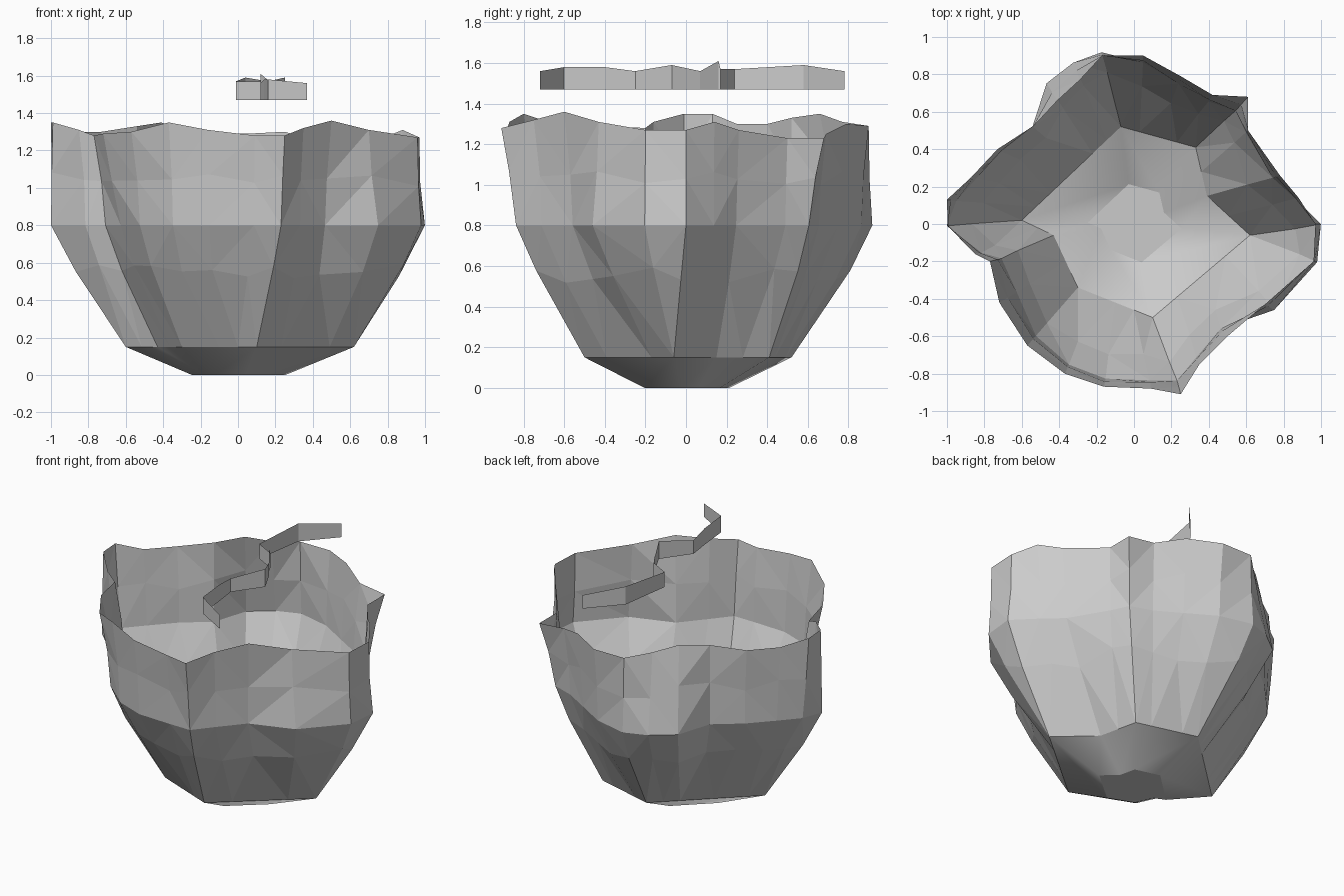
import bpy, bmesh, random
from mathutils import Vector

random.seed(4)
if "Cube" in bpy.data.objects:
    bpy.data.objects.remove(bpy.data.objects["Cube"], do_unlink=True)

grey = bpy.data.materials.new("stone_grey")
grey.use_nodes = True
grey.diffuse_color = (0.6, 0.6, 0.6, 1)
grey.node_tree.nodes["Principled BSDF"].inputs["Base Color"].default_value = grey.diffuse_color


def loft(name, rings, closed=True, cap=False):
    """Skin a list of equally long point rings, lowest first."""
    bm = bmesh.new()
    rows = [[bm.verts.new(p) for p in ring] for ring in rings]
    count = len(rows[0])
    for low, high in zip(rows, rows[1:]):
        for i in range(count if closed else count - 1):
            j = (i + 1) % count
            bm.faces.new((low[i], low[j], high[j], high[i]))
    if cap:
        bm.faces.new(rows[0][::-1])
    bmesh.ops.remove_doubles(bm, verts=bm.verts, dist=0.0005)
    mesh = bpy.data.meshes.new(name)
    bm.to_mesh(mesh)
    bm.free()
    mesh.materials.append(grey)
    obj = bpy.data.objects.new(name, mesh)
    bpy.context.collection.objects.link(obj)
    return obj


# Rim columns in hundredths: x, y, height, and spread at the shoulder in percent
rim_columns = [
    (97, 0, 127, 103), (88, 14, 131, 98), (78, 26, 127, 95), (61, 50, 123, 98),
    (61, 68, 123, 89), (42, 69, 125, 95), (25, 79, 130, 95), (5, 90, 129, 96),
    (-17, 90, 129, 102), (-29, 77, 131, 112), (-41, 66, 135, 114), (-54, 52, 133, 100),
    (-73, 40, 130, 97), (-87, 25, 130, 97), (-100, 13, 135, 95), (-99, -1, 135, 101),
    (-85, -16, 131, 96), (-77, -20, 128, 92), (-72, -42, 129, 87), (-57, -65, 130, 92),
    (-37, -80, 135, 94), (-16, -87, 131, 95), (9, -88, 128, 95), (25, -91, 128, 92),
    (35, -75, 132, 95), (50, -60, 136, 93), (70, -43, 131, 107), (96, -20, 127, 102)]
# Foot corners, each tied to the rim column above it
foot_corners = [(0, 62, -6), (2, 39, 15), (4, 33, 41), (8, -7, 52), (15, -60, 2),
                (17, -43, -6), (19, -30, -34), (23, 10, -50), (27, 62, -6)]

rim = [Vector((x, y, z)) / 100 for x, y, z, _ in rim_columns]
shoulder = [Vector((p.x * c[3] / 100, p.y * c[3] / 100, 0.8))
            for p, c in zip(rim, rim_columns)]

# Straight foot edges between corners
foot = []
for (i, x, y), (j, u, v) in zip(foot_corners, foot_corners[1:] + [(28, 62, -6)]):
    a, b = Vector((x, y, 15)) / 100, Vector((u, v, 15)) / 100
    foot += [a.lerp(b, k / (j - i)) for k in range(j - i)]


def between(low, high, t, bulge, rough):
    """Uneven ring part way between two others."""
    ring = []
    for a, b in zip(low, high):
        p = a.lerp(b, t + random.uniform(-0.06, 0.06))
        s = bulge + random.uniform(-rough, rough)
        ring.append(Vector((p.x * s, p.y * s, p.z)))
    return ring


belly = between(foot, shoulder, 0.62, 1.03, 0.008)
collar = between(shoulder, rim, 0.5, 0.995, 0.01)
wall = loft("rocky_wall", [foot, belly, shoulder, collar, rim])
facets = wall.modifiers.new("facets", "TRIANGULATE")
facets.quad_method = "BEAUTY"

# Shallow smooth dish closing the underside, with a flat floor
dish_corners = [Vector((x, y, 15)) / 100 for _, x, y in foot_corners[:-1]]
dish_floor = [Vector((p.x * 0.41, p.y * 0.41, 0)) for p in dish_corners]
dish = loft("bottom_dish", [dish_floor, dish_corners], cap=True)
for face in dish.data.polygons:
    face.use_smooth = abs(face.normal.z) < 0.999

# Loose upright ribbon above the rim: x, y, top height in hundredths
ribbon_path = [(37, -72, 156), (16, -60, 158), (14, -40, 158), (12, -25, 156),
               (25, -7, 159), (18, 7, 156), (12, 16, 161), (12, 17, 157),
               (-1, 24, 157), (4, 58, 159), (22, 78, 156)]
top_edge = [Vector(p) / 100 for p in ribbon_path]
low_edge = [Vector((p.x, p.y, 1.47)) for p in top_edge]
loft("floating_ribbon", [low_edge, top_edge], closed=False)
